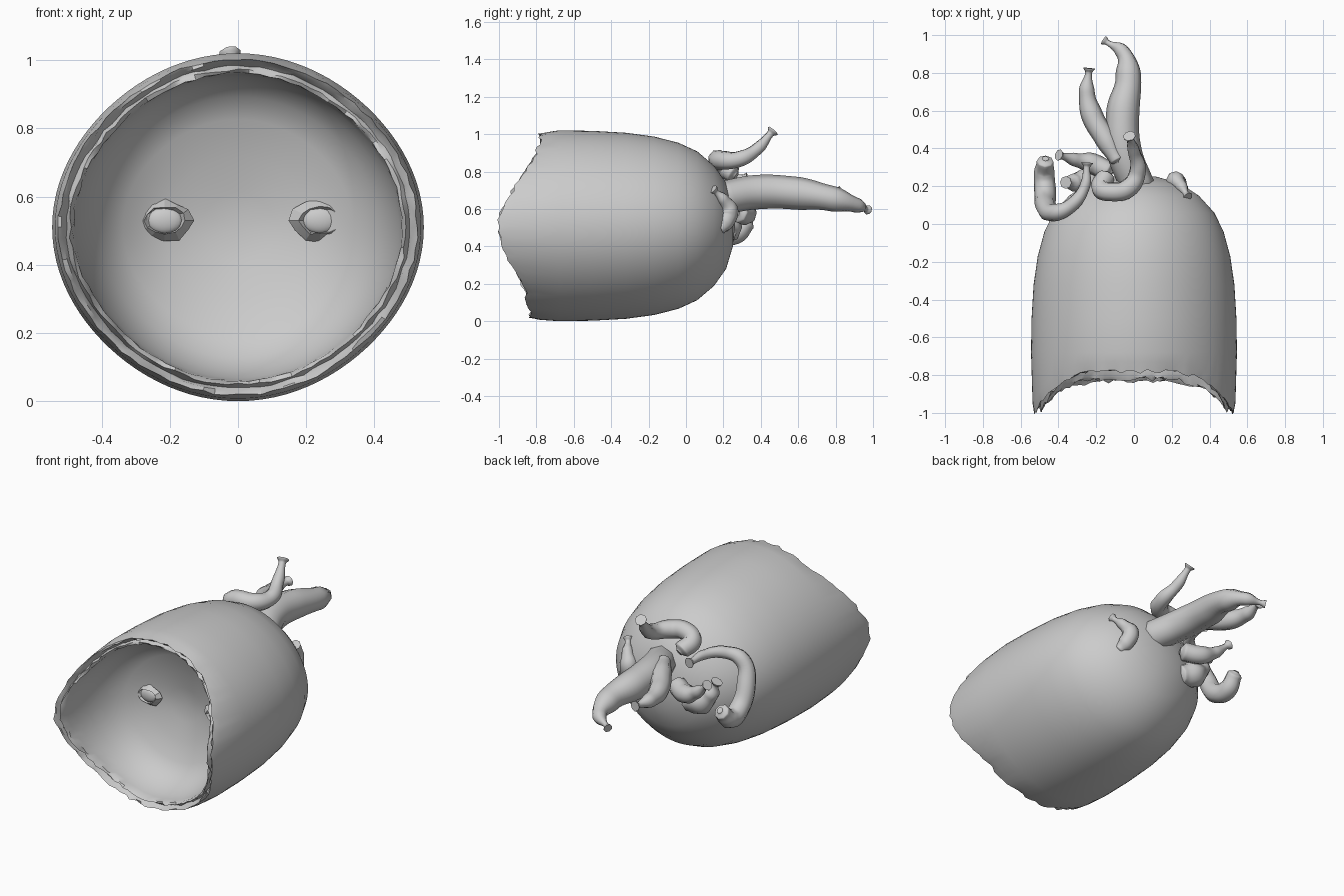
import bpy
import bmesh
import math
import random
from mathutils import Vector

random.seed(4)
if "Cube" in bpy.data.objects:
    bpy.data.objects.remove(bpy.data.objects["Cube"], do_unlink=True)

grey = bpy.data.materials.new("plain grey")
grey.use_nodes = True
colour = (0.6, 0.6, 0.6, 1)
grey.diffuse_color = colour
grey.node_tree.nodes["Principled BSDF"].inputs["Base Color"].default_value = colour

RX, RZ, CZ = 0.545, 0.51, 0.51
SIDES = 96


def finish(obj, angle=40):
    if not obj.data.materials:
        obj.data.materials.append(grey)
    bpy.ops.object.select_all(action="DESELECT")
    obj.select_set(True)
    bpy.context.view_layer.objects.active = obj
    bpy.ops.object.shade_smooth_by_angle(angle=math.radians(angle))


def mesh_object(name, bm, angle=40):
    bmesh.ops.recalc_face_normals(bm, faces=bm.faces)
    mesh = bpy.data.meshes.new(name)
    bm.to_mesh(mesh)
    bm.free()
    obj = bpy.data.objects.new(name, mesh)
    bpy.context.collection.objects.link(obj)
    finish(obj, angle)


def rim_y(a):
    # scooped opening: longest at the sides, shorter at top and bottom
    s = math.sin(a)
    t = abs(s)
    return -1 + (0.22 if s > 0 else 0.165) * t * t * (3 - 2 * t)


# Shell closed at the back, with a torn double-edged rim and a bowl inside
dome = [(0.22, 0.25), (0.45, 0.215), (0.63, 0.15), (0.78, 0.06), (0.87, -0.04),
        (0.935, -0.17), (0.975, -0.32), (0.995, -0.5), (1.0, -0.68)]
# rim steps: radius factor, setback from the edge, raggedness
rim = [(0.985, 0.05, 0), (0.965, 0.0, 0.012), (0.945, 0.012, 0.012),
       (0.925, 0.035, 0.01), (0.905, 0.012, 0.014), (0.885, 0.025, 0.012),
       (0.88, 0.06, 0.003)]
# bowl steps: radius factor, depth, share of the rim's scoop still followed
bowl = [(0.865, -0.79, 0.9), (0.825, -0.72, 0.65), (0.75, -0.64, 0.4),
        (0.62, -0.575, 0.15), (0.4, -0.53, 0), (0.2, -0.5, 0)]
bm = bmesh.new()
rings = []


def add_ring(position):
    ring = []
    for i in range(SIDES):
        a = math.tau * i / SIDES
        r, y = position(a)
        r *= 1 - 0.02 * math.sin(2 * a) ** 2  # slightly flattened diagonals
        ring.append(bm.verts.new((RX * r * math.cos(a), y, CZ + RZ * r * math.sin(a))))
    rings.append(ring)


for r, y in dome:
    add_ring(lambda a: (r, y))
for r, back, rag in rim:
    add_ring(lambda a: (r + random.uniform(-rag, rag) * 0.6,
                        rim_y(a) + back + random.uniform(-rag, rag)))
for r, y, share in bowl:
    add_ring(lambda a: (r, y + share * (rim_y(a) + 0.9)))
for first, second in zip(rings, rings[1:]):
    for i in range(SIDES):
        j = (i + 1) % SIDES
        bm.faces.new((first[i], first[j], second[j], second[i]))
for ring, y in ((rings[0], 0.262), (rings[-1], -0.49)):
    pole = bm.verts.new((0, y, CZ))
    for i in range(SIDES):
        bm.faces.new((ring[i], ring[(i + 1) % SIDES], pole))
mesh_object("hollow_shell", bm, 35)

# Two inner knobs, each in a crumpled collar
for side, x in (("right", -0.215), ("left", 0.24)):
    bm = bmesh.new()
    bmesh.ops.create_uvsphere(bm, u_segments=20, v_segments=12, radius=1)
    for v in bm.verts:
        v.co = (x + v.co.x * 0.052, -0.545 + v.co.y * 0.018, 0.53 + v.co.z * 0.038)
    mesh_object(side + "_inner_knob", bm)
    bm = bmesh.new()
    loops = []
    for size, y in ((0.052, -0.55), (0.06, -0.565), (0.085, -0.535)):
        loops.append([bm.verts.new((
            x + math.cos(math.tau * i / 12) * size * random.uniform(0.9, 1.1), y,
            0.53 + math.sin(math.tau * i / 12) * size * random.uniform(0.6, 0.8)))
            for i in range(12)])
    for first, second in zip(loops, loops[1:]):
        for i in range(12):
            j = (i + 1) % 12
            bm.faces.new((first[i], first[j], second[j], second[i]))
    mesh_object(side + "_inner_collar", bm, 10)


def fruit(name, points):
    """Curved tapering pod from (x, y, z, radius) points, ending in a flared stem."""
    curve = bpy.data.curves.new(name, "CURVE")
    curve.dimensions = "3D"
    curve.bevel_depth = 1
    curve.bevel_resolution = 2
    curve.resolution_u = 8
    curve.use_fill_caps = True
    last, before = Vector(points[-1][:3]), Vector(points[-2][:3])
    step = (last - before).normalized() * 0.025
    path = points + [(*(last + step), points[-1][3] * 1.7)]
    # blunt rounded start
    first, second = Vector(points[0][:3]), Vector(points[1][:3])
    start = first - (second - first).normalized() * points[0][3] * 0.5
    path.insert(0, (*start, points[0][3] * 0.4))
    spline = curve.splines.new("BEZIER")
    spline.radius_interpolation = "EASE"
    spline.bezier_points.add(len(path) - 1)
    for p, (x, y, z, r) in zip(spline.bezier_points, path):
        p.co = (x, y, z)
        p.radius = r
        p.handle_left_type = p.handle_right_type = "AUTO"
    obj = bpy.data.objects.new(name, curve)
    bpy.context.collection.objects.link(obj)
    bpy.ops.object.select_all(action="DESELECT")
    obj.select_set(True)
    bpy.context.view_layer.objects.active = obj
    bpy.ops.object.convert(target="MESH")
    finish(bpy.context.view_layer.objects.active, 50)


# Cluster of curved pods on the back
fruit("large_pod", [(0.02, 0.2, 0.66, 0.09), (-0.05, 0.38, 0.69, 0.092),
                    (-0.06, 0.58, 0.685, 0.088), (-0.03, 0.78, 0.655, 0.068),
                    (-0.06, 0.91, 0.62, 0.04), (-0.14, 0.96, 0.6, 0.015)])
fruit("side_pod", [(-0.09, 0.34, 0.74, 0.04), (-0.15, 0.45, 0.715, 0.058),
                   (-0.22, 0.57, 0.69, 0.058), (-0.25, 0.7, 0.685, 0.042),
                   (-0.24, 0.8, 0.69, 0.018)])
fruit("upper_pod", [(-0.15, 0.25, 0.79, 0.05), (-0.175, 0.19, 0.83, 0.052),
                    (-0.12, 0.17, 0.862, 0.052), (-0.03, 0.19, 0.86, 0.052),
                    (0.02, 0.28, 0.865, 0.045), (0.0, 0.38, 0.92, 0.034),
                    (-0.02, 0.45, 1.0, 0.02)])
fruit("hooked_pod", [(-0.47, 0.33, 0.53, 0.045), (-0.475, 0.26, 0.465, 0.055),
                     (-0.47, 0.17, 0.48, 0.058), (-0.465, 0.09, 0.6, 0.055),
                     (-0.42, 0.06, 0.725, 0.046), (-0.33, 0.1, 0.765, 0.036),
                     (-0.26, 0.2, 0.77, 0.028), (-0.25, 0.3, 0.765, 0.018)])
fruit("low_pod", [(-0.14, 0.28, 0.58, 0.055), (-0.22, 0.32, 0.57, 0.055),
                  (-0.31, 0.34, 0.61, 0.036), (-0.38, 0.36, 0.67, 0.018)])
fruit("stub_pod", [(-0.17, 0.21, 0.47, 0.06), (-0.25, 0.22, 0.5, 0.08),
                   (-0.32, 0.22, 0.56, 0.048), (-0.35, 0.22, 0.62, 0.02)])
fruit("small_pod", [(0.26, 0.18, 0.49, 0.032), (0.235, 0.21, 0.53, 0.048),
                    (0.22, 0.23, 0.59, 0.05), (0.25, 0.2, 0.65, 0.032),
                    (0.275, 0.16, 0.69, 0.016)])
